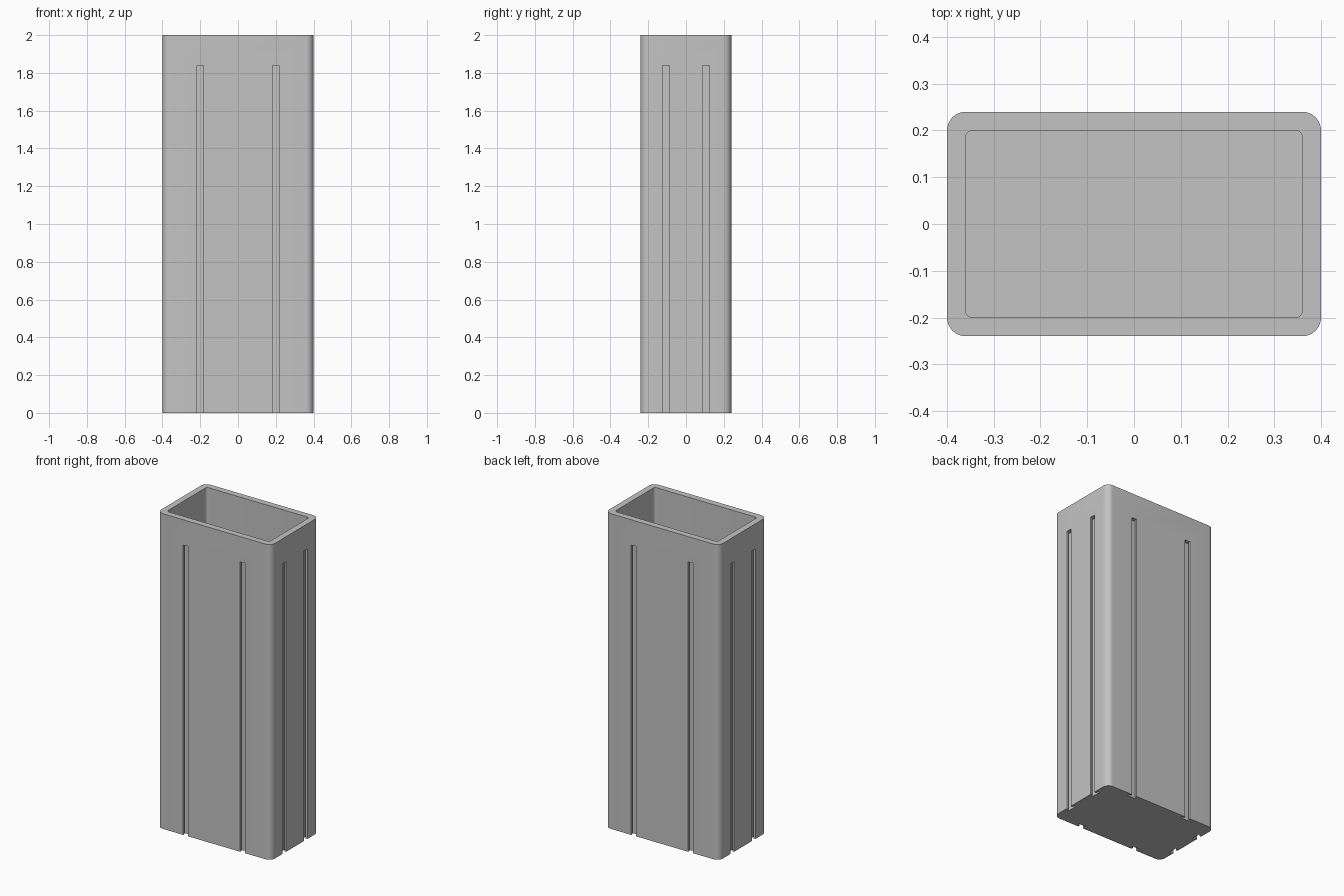
import bpy
import bmesh
import math
from mathutils import Vector

default = bpy.data.objects.get("Cube")
if default:
    bpy.data.objects.remove(default, do_unlink=True)

WIDTH, DEPTH, HEIGHT = 0.8, 0.48, 2.0
WALL = 0.04
SLOT_TOP = 1.84

grey = bpy.data.materials.new("plain grey")
grey.use_nodes = True
colour = (0.55, 0.55, 0.55, 1.0)
grey.diffuse_color = colour
grey.node_tree.nodes["Principled BSDF"].inputs["Base Color"].default_value = colour


def rounded_rectangle(w, d, r, steps=8):
    """Outline of a rectangle with rounded corners."""
    points = []
    for i, (sx, sy) in enumerate([(1, 1), (-1, 1), (-1, -1), (1, -1)]):
        for k in range(steps + 1):
            a = math.pi / 2 * (i + k / steps)
            points.append(Vector((sx * (w / 2 - r) + r * math.cos(a),
                                  sy * (d / 2 - r) + r * math.sin(a))))
    return points


def add_prism(bm, outline, z0, z1):
    """Extrude an outline upward into a closed solid."""
    face = bm.faces.new([bm.verts.new((p.x, p.y, z0)) for p in outline])
    new = bmesh.ops.extrude_face_region(bm, geom=[face])["geom"]
    top = [v for v in new if isinstance(v, bmesh.types.BMVert)]
    bmesh.ops.translate(bm, verts=top, vec=(0, 0, z1 - z0))


def make_object(name, bm):
    bmesh.ops.recalc_face_normals(bm, faces=bm.faces)
    mesh = bpy.data.meshes.new(name)
    bm.to_mesh(mesh)
    bm.free()
    mesh.materials.append(grey)
    obj = bpy.data.objects.new(name, mesh)
    bpy.context.collection.objects.link(obj)
    return obj


# Outer body
bm = bmesh.new()
add_prism(bm, rounded_rectangle(WIDTH, DEPTH, 0.04), 0, HEIGHT)
body = make_object("container_body", bm)

# Cutters: open cavity and the undercut slots on all four walls
bm = bmesh.new()
add_prism(bm, rounded_rectangle(WIDTH - 2 * WALL, DEPTH - 2 * WALL, 0.015),
          WALL, HEIGHT + 0.1)
MOUTH, HEAD, LIP, FLOOR = 0.0175, 0.031, 0.012, 0.025
half_slot = [(-0.05, MOUTH), (LIP, MOUTH), (LIP, HEAD), (FLOOR, HEAD)]
slot = half_slot + [(d, -u) for d, u in reversed(half_slot)]
for quarter in range(4):
    angle = quarter * math.pi / 2
    outward = Vector((round(math.cos(angle)), round(math.sin(angle))))
    along = Vector((-outward.y, outward.x))
    reach, offset = (DEPTH / 2, 0.2) if quarter % 2 else (WIDTH / 2, 0.106)
    for side in (-1, 1):
        outline = [outward * (reach - d) + along * (side * offset + u)
                   for d, u in slot]
        add_prism(bm, outline, -0.1, SLOT_TOP)
cutter = make_object("slot_and_cavity_cutter", bm)
cutter.hide_render = True

# Carve the body, then drop the cutter
carve = body.modifiers.new("carve", "BOOLEAN")
carve.operation = "DIFFERENCE"
carve.solver = "EXACT"
carve.object = cutter
bpy.ops.object.select_all(action="DESELECT")
body.select_set(True)
bpy.context.view_layer.objects.active = body
bpy.ops.object.modifier_apply(modifier=carve.name)
bpy.data.objects.remove(cutter, do_unlink=True)

bpy.ops.object.shade_smooth_by_angle(angle=math.radians(30))
